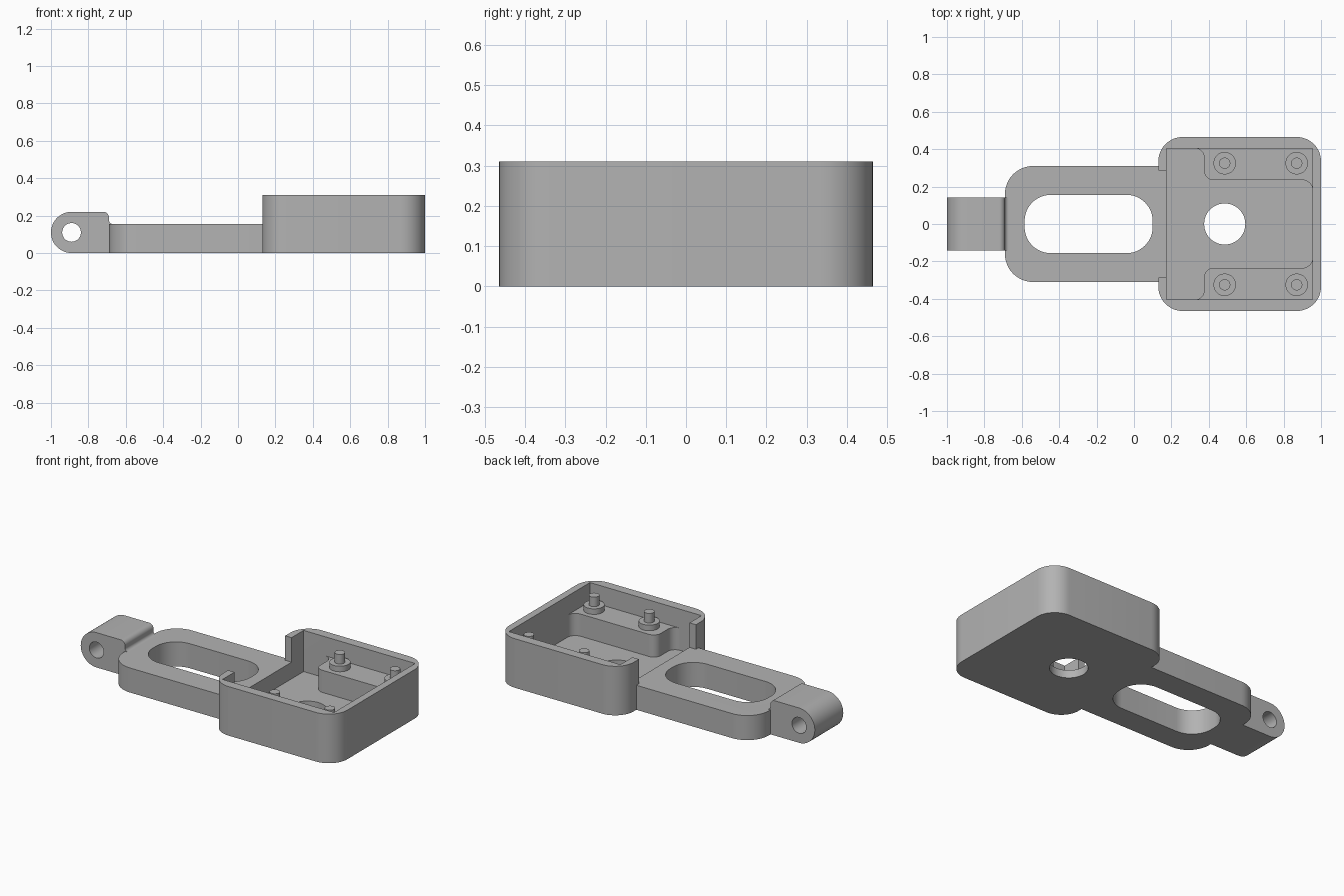
import bpy, bmesh, math
from mathutils import Matrix, Vector

old = bpy.data.objects.get("Cube")
if old:
    bpy.data.objects.remove(old, do_unlink=True)

grey = bpy.data.materials.new("plain grey")
grey.use_nodes = True
grey.diffuse_color = (0.45, 0.45, 0.45, 1)
grey.node_tree.nodes["Principled BSDF"].inputs["Base Color"].default_value = grey.diffuse_color


def rounded(corners, steps=12):
    """Outline through (x, y, radius) corners, each right angle becoming an arc."""
    out = []
    for i, (x, y, r) in enumerate(corners):
        p = Vector((x, y))
        if r == 0:
            out.append(p)
            continue
        a = (Vector(corners[i - 1][:2]) - p).normalized() * r
        b = (Vector(corners[(i + 1) % len(corners)][:2]) - p).normalized() * r
        for k in range(steps + 1):
            t = k / steps * math.pi / 2
            out.append(p + a * (1 - math.sin(t)) + b * (1 - math.cos(t)))
    return out


def rect(x0, x1, half, r=0):
    return rounded([(x0, -half, r), (x1, -half, r), (x1, half, r), (x0, half, r)])


def circle(x, y, r, n=48):
    return [Vector((x + r * math.cos(k * math.tau / n), y + r * math.sin(k * math.tau / n)))
            for k in range(n)]


def prism(name, outline, low, high, sideways=False):
    """Extrude an outline along z, or along y when sideways."""
    bm = bmesh.new()
    face = bm.faces.new([bm.verts.new((p.x, p.y, low)) for p in outline])
    ext = bmesh.ops.extrude_face_region(bm, geom=[face])
    top = [v for v in ext["geom"] if isinstance(v, bmesh.types.BMVert)]
    bmesh.ops.translate(bm, verts=top, vec=(0, 0, high - low))
    if sideways:
        bm.transform(Matrix.Rotation(math.pi / 2, 4, "X"))
    bmesh.ops.recalc_face_normals(bm, faces=bm.faces)
    mesh = bpy.data.meshes.new(name)
    bm.to_mesh(mesh)
    bm.free()
    mesh.materials.append(grey)
    obj = bpy.data.objects.new(name, mesh)
    bpy.context.collection.objects.link(obj)
    return obj


def combine(body, other, operation):
    bpy.context.view_layer.objects.active = body
    mod = body.modifiers.new("combine", "BOOLEAN")
    mod.object, mod.operation, mod.solver = other, operation, "EXACT"
    bpy.ops.object.modifier_apply(modifier=mod.name)
    bpy.data.objects.remove(other, do_unlink=True)


def smooth(obj):
    bpy.ops.object.select_all(action="DESELECT")
    obj.select_set(True)
    bpy.context.view_layer.objects.active = obj
    bpy.ops.object.shade_smooth_by_angle()


BOX_TOP, ARM_TOP, LEDGE, FLOOR = 0.31, 0.155, 0.19, 0.05

# Tray, flat arm and hinge tab form one solid
body = prism("tray_and_arm", rect(0.13, 1.0, 0.465, 0.13), 0, BOX_TOP)
arm = prism("arm", rounded([(-0.69, -0.31, 0.15), (0.3, -0.31, 0),
                            (0.3, 0.31, 0), (-0.69, 0.31, 0.15)]), 0, ARM_TOP)
tab = prism("hinge_tab", rounded([(-1, 0, 0.1099), (-0.62, 0, 0), (-0.62, ARM_TOP, 0),
                                  (-0.69, ARM_TOP, 0.02), (-0.69, 0.22, 0.03),
                                  (-1, 0.22, 0.1099)]), -0.142, 0.142, True)
combine(body, arm, "UNION")
combine(body, tab, "UNION")

# Tray hollow, open toward the arm
combine(body, prism("hollow", rect(0.175, 0.955, 0.405), LEDGE, 0.5), "DIFFERENCE")
combine(body, prism("arm_opening", rect(0.05, 0.3, 0.285), ARM_TOP, 0.5), "DIFFERENCE")

# Deep pocket that leaves a raised ledge on each side
half = [(0.955, 0.235, 0.055), (0.375, 0.235, 0.05), (0.375, 0.405, 0.05), (0.175, 0.405, 0)]
pocket = half + [(x, -y, r) for x, y, r in reversed(half)]
combine(body, prism("pocket", rounded(pocket), FLOOR, 0.4), "DIFFERENCE")

# Through holes: arm slot, floor hole and hinge bore
combine(body, prism("slot", rect(-0.585, 0.1, 0.156, 0.14), -0.1, 0.5), "DIFFERENCE")
combine(body, prism("floor_hole", circle(0.485, 0, 0.11), -0.1, 0.4), "DIFFERENCE")
combine(body, prism("bore", circle(-0.89, 0.11, 0.05), -0.3, 0.3, True), "DIFFERENCE")
smooth(body)

# Stepped mounting posts on the ledges
for side, y in (("right", -0.325), ("left", 0.325)):
    for end, x in (("inner", 0.485), ("outer", 0.87)):
        post = prism(f"{end}_{side}_post", circle(x, y, 0.06), LEDGE - 0.02, 0.225)
        combine(post, prism("pin", circle(x, y, 0.03, 32), 0.2, 0.285), "UNION")
        smooth(post)
